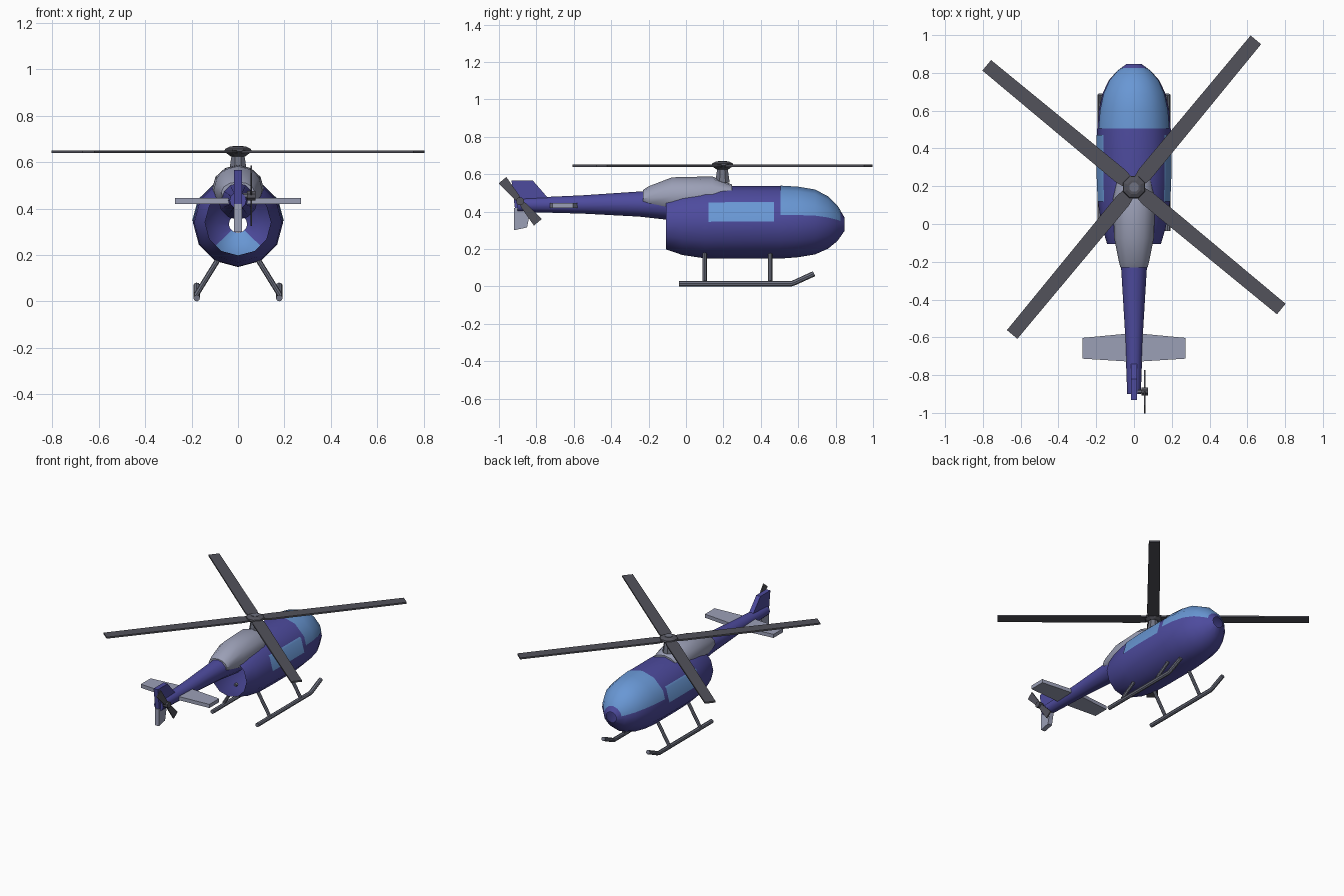
import bpy, bmesh, math
from mathutils import Vector, Matrix

if "Cube" in bpy.data.objects:
    bpy.data.objects.remove(bpy.data.objects["Cube"])


def material(name, rgb):
    m = bpy.data.materials.new(name)
    m.diffuse_color = (*rgb, 1)
    m.use_nodes = True
    m.node_tree.nodes["Principled BSDF"].inputs["Base Color"].default_value = m.diffuse_color
    return m


BLUE = material("blue_paint", (0.075, 0.07, 0.34))
GLASS = material("glass_blue", (0.14, 0.31, 0.66))
PALE = material("pale_grey", (0.33, 0.35, 0.47))
STEEL = material("steel", (0.16, 0.17, 0.22))
DARK = material("dark_grey", (0.085, 0.085, 0.105))


def make(name, verts, faces, mat, smooth=None, fix=True):
    me = bpy.data.meshes.new(name)
    me.from_pydata([tuple(v) for v in verts], [], faces)
    if fix:
        bm = bmesh.new()
        bm.from_mesh(me)
        bmesh.ops.recalc_face_normals(bm, faces=bm.faces)
        bm.to_mesh(me)
        bm.free()
    me.materials.append(mat)
    ob = bpy.data.objects.new(name, me)
    bpy.context.collection.objects.link(ob)
    if smooth:
        bpy.ops.object.select_all(action='DESELECT')
        ob.select_set(True)
        bpy.context.view_layer.objects.active = ob
        bpy.ops.object.shade_smooth_by_angle(angle=math.radians(smooth))
    return ob


def grid_faces(rows, cols, wrap):
    n = cols if wrap else cols - 1
    return [(r * cols + c, r * cols + (c + 1) % cols,
             (r + 1) * cols + (c + 1) % cols, (r + 1) * cols + c)
            for r in range(rows - 1) for c in range(n)]


def loft(name, rings, sides, mat, caps=True, smooth=40):
    """Rings of (y, centre z, x radius, z radius) along y."""
    verts = [(rx * math.cos(2 * math.pi * i / sides), y,
              z + rz * math.sin(2 * math.pi * i / sides))
             for y, z, rx, rz in rings for i in range(sides)]
    faces = grid_faces(len(rings), sides, True)
    if caps:
        faces += [tuple(range(sides)), tuple(range(len(verts) - sides, len(verts)))]
    return make(name, verts, faces, mat, smooth)


def lathe(name, profile, centre, mat, sides=8, axis='Z', smooth=None):
    """Profile of (radius, height) spun about an axis."""
    rot = Matrix.Rotation(math.pi / 2, 3, 'Y') if axis == 'X' else Matrix.Identity(3)
    verts = [Vector(centre) + rot @ Vector((r * math.cos(2 * math.pi * (i + .5) / sides),
             r * math.sin(2 * math.pi * (i + .5) / sides), h))
             for r, h in profile for i in range(sides)]
    faces = grid_faces(len(profile), sides, True)
    faces += [tuple(range(sides)), tuple(range(len(verts) - sides, len(verts)))]
    return make(name, verts, faces, mat, smooth)


def slab(name, outline, thickness, matrix, mat):
    """Flat outline extruded both ways along local z."""
    n = len(outline)
    verts = [matrix @ Vector((u, v, s * thickness / 2)) for s in (-1, 1) for u, v in outline]
    faces = grid_faces(2, n, True) + [tuple(range(n)), tuple(range(n, 2 * n))]
    return make(name, verts, faces, mat)


def tube(name, path, radius, mat, sides=8):
    pts = [Vector(p) for p in path]
    verts = []
    for i, p in enumerate(pts):
        d = (pts[min(i + 1, len(pts) - 1)] - pts[max(i - 1, 0)]).normalized()
        a = d.cross(Vector((0.9, 0, 0.1)) if abs(d.x) < .5 else Vector((0, 1, 0))).normalized()
        b = d.cross(a)
        for k in range(sides):
            t = 2 * math.pi * k / sides
            verts.append(p + radius * (math.cos(t) * a + math.sin(t) * b))
    faces = grid_faces(len(pts), sides, True)
    faces += [tuple(range(sides)), tuple(range(len(verts) - sides, len(verts)))]
    return make(name, verts, faces, mat, 40)


# Cabin shell, open at the back and at the nose
HULL = [(-.107, .34, .142, .142), (-.02, .34, .168, .172), (.10, .34, .189, .19),
        (.25, .342, .195, .194), (.50, .342, .195, .194), (.60, .343, .187, .187),
        (.69, .343, .167, .172), (.76, .340, .134, .138), (.81, .336, .090, .093),
        (.847, .333, .040, .037)]
loft("cabin", HULL, 12, BLUE, caps=False)


def hull_point(y, deg, off):
    for a, b in zip(HULL, HULL[1:]):
        if y <= b[0]:
            break
    f = (y - a[0]) / (b[0] - a[0])
    z, rx, rz = (a[k] + (b[k] - a[k]) * f for k in (1, 2, 3))
    t = math.radians(deg)
    s = math.cos(math.radians(15)) / math.cos(math.radians(deg % 30 - 15))
    return ((rx * s + off) * math.cos(t), y, z + (rz * s + off) * math.sin(t))


def window(name, ys, angles, off):
    verts = [hull_point(y, a, off) for y in ys for a in angles]
    make(name, verts, grid_faces(len(ys), len(angles), False), GLASS, 40, fix=False)


# Windows lying on the cabin skin
window("windshield", [.505, .60, .69, .76, .81, .827], [12, 30, 60, 90, 120, 150, 168], .003)
window("right_window", [.12, .25, .47], [1.5, 30, 34], .004)
window("left_window", [.12, .25, .47], [146, 150, 178.5], .004)
window("chin_window", [.74, .76, .81, .845], [-135, -120, -90, -60, -45], -.001)

# Tail boom and engine cowling
loft("tail_boom", [(-.90, .435, .036, .036), (-.55, .438, .049, .049),
                   (-.25, .440, .067, .067), (-.06, .437, .085, .085)], 12, BLUE)
loft("engine_cowling", [(-.23, .470, .072, .045), (-.20, .473, .080, .062),
                        (-.075, .480, .105, .103), (.14, .485, .112, .103),
                        (.245, .490, .095, .055)], 12, PALE)

# Tail fins and stabiliser
side = Matrix(((0, 0, 1, 0), (1, 0, 0, 0), (0, 1, 0, 0), (0, 0, 0, 1)))
slab("upper_fin", [(-.915, .42), (-.933, .567), (-.82, .567), (-.74, .475), (-.74, .42)],
     .033, side, BLUE)
slab("lower_fin", [(-.92, .42), (-.92, .30), (-.85, .315), (-.828, .42)], .033, side, PALE)
slab("stabiliser", [(-.272, -.603), (0, -.577), (.272, -.603), (.272, -.713), (0, -.73),
                    (-.272, -.713)], .026, Matrix.Translation((0, 0, .433)), PALE)

# Main rotor
HX, HY, HZ = 0, .195, .645
lathe("rotor_mast", [(.042, -.09), (.03, -.015), (.026, -.01), (.026, .025)],
      (HX, HY, HZ), STEEL)
lathe("rotor_hub", [(.034, -.02), (.064, .0), (.060, .012), (.038, .022)], (HX, HY, HZ), DARK)
for k in range(4):
    m = Matrix.Translation((HX, HY, HZ)) @ Matrix.Rotation(math.radians(50.4 + 90 * k), 4, 'Z')
    slab(f"rotor_blade_{k + 1}", [(.03, -.03), (.09, -.041), (1.012, -.036),
                                  (1.012, .036), (.09, .041), (.03, .03)], .011, m, DARK)

# Tail rotor
lathe("tail_rotor_shaft", [(.012, -.06), (.012, 0)], (.055, -.887, .455), STEEL, axis='X')
lathe("tail_rotor_hub", [(.022, -.016), (.022, .02)], (.055, -.887, .455), DARK, axis='X')
for k, ang in enumerate((130, 310)):
    m = Matrix.Translation((.057, -.887, .455)) @ side @ Matrix.Rotation(math.radians(ang), 4, 'Z')
    slab(f"tail_rotor_blade_{k + 1}", [(.0, -.01), (.03, -.017), (.147, -.027),
                                       (.147, .027), (.03, .017), (.0, .01)], .008, m, DARK)

# Landing skids and struts
for label, s in (("right", 1), ("left", -1)):
    tube(f"{label}_skid", [(s * .178, -.038, .0145), (s * .178, .565, .0145),
                           (s * .178, .58, .020), (s * .178, .685, .068)], .0145, STEEL)
    for place, y in (("rear", .10), ("front", .45)):
        tube(f"{label}_{place}_strut", [(s * .08, y, .19), (s * .182, y, .025)], .0115, STEEL)
